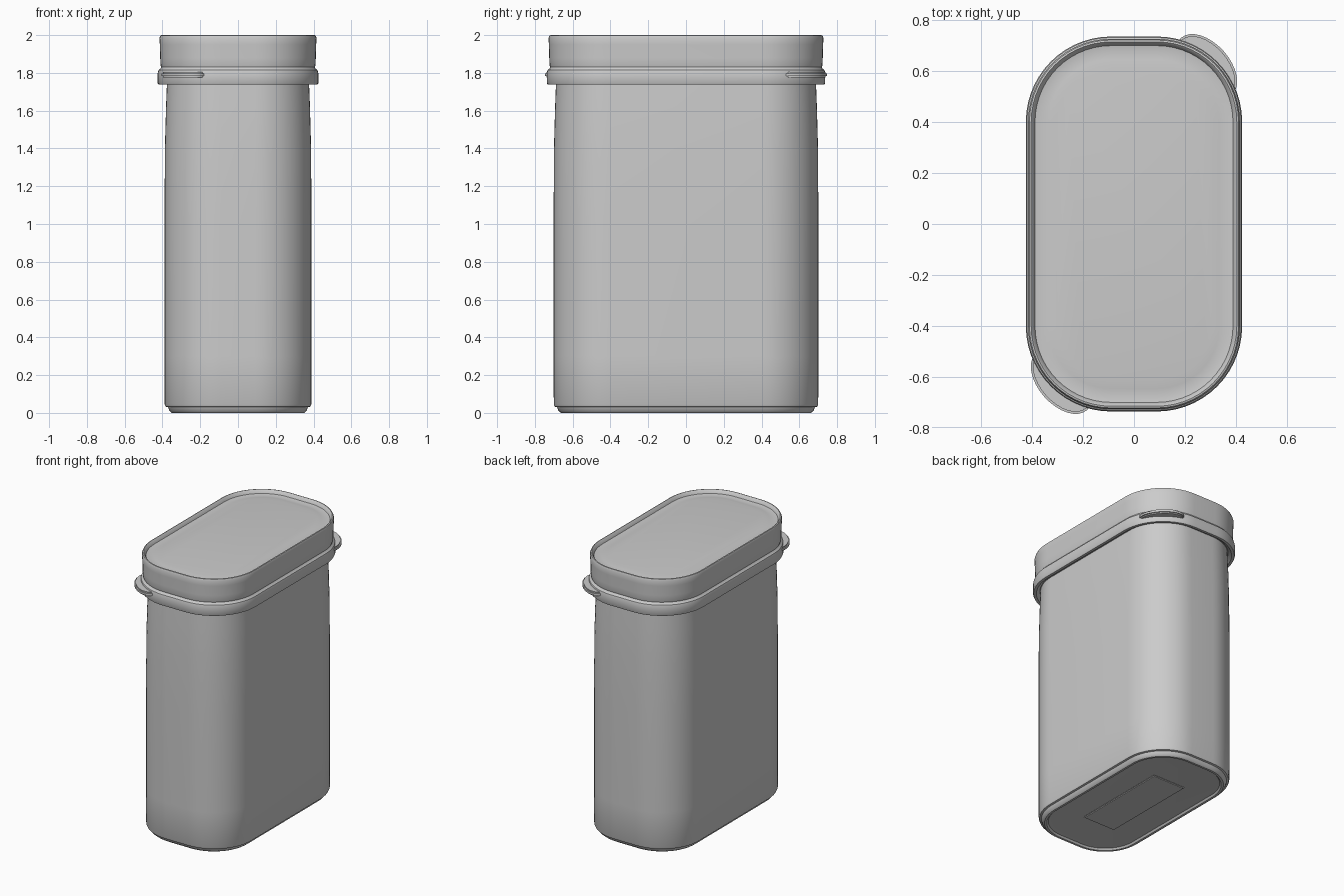
import bpy, bmesh, math
from mathutils import Matrix, Vector

old = bpy.data.objects.get("Cube")
if old:
    bpy.data.objects.remove(old)

grey = bpy.data.materials.new("plain grey")
grey.use_nodes = True
COLOUR = (0.6, 0.6, 0.6, 1)
grey.diffuse_color = COLOUR
grey.node_tree.nodes["Principled BSDF"].inputs["Base Color"].default_value = COLOUR

HALF_X, HALF_Y, RADIUS = 0.425, 0.737, 0.335
STEPS = 14


def finish(name, bm, angle=35):
    bmesh.ops.recalc_face_normals(bm, faces=bm.faces)
    mesh = bpy.data.meshes.new(name)
    bm.to_mesh(mesh)
    bm.free()
    mesh.materials.append(grey)
    obj = bpy.data.objects.new(name, mesh)
    bpy.context.collection.objects.link(obj)
    bpy.ops.object.select_all(action='DESELECT')
    bpy.context.view_layer.objects.active = obj
    obj.select_set(True)
    bpy.ops.object.shade_smooth_by_angle(angle=math.radians(angle))
    return obj


def outline(inset, z):
    """Rounded rectangle, moved inwards from the widest outline."""
    r = max(RADIUS - inset, 0.04)
    cx, cy = HALF_X - inset - r, HALF_Y - inset - r
    points = []
    for corner, (sx, sy) in enumerate([(1, 1), (-1, 1), (-1, -1), (1, -1)]):
        for i in range(STEPS + 1):
            a = math.pi / 2 * (corner + i / STEPS)
            points.append(Vector((sx * cx + r * math.cos(a), sy * cy + r * math.sin(a), z)))
    return points


def loft(name, profile):
    """Skin a list of (inset, height) outlines and cap both ends."""
    bm = bmesh.new()
    rings = [[bm.verts.new(p) for p in outline(*step)] for step in profile]
    n = len(rings[0])
    for low, high in zip(rings, rings[1:]):
        for i in range(n):
            j = (i + 1) % n
            bm.faces.new((low[i], low[j], high[j], high[i]))
    bm.faces.new(rings[0][::-1])
    bm.faces.new(rings[-1])
    return finish(name, bm)


# Tub with a stepped foot and a shallow recess underneath
loft("container_body", [
    (0.13, 0.014), (0.10, 0.012), (0.09, 0.0), (0.075, 0.0), (0.062, 0.01),
    (0.055, 0.03), (0.042, 0.033), (0.037, 0.045), (0.036, 0.3),
    (0.036, 1.0), (0.038, 1.4), (0.044, 1.62), (0.05, 1.78)])

# Lid with a flange, a groove, a tall wall and a sunken top
loft("lid", [
    (0.045, 1.755), (0.022, 1.738), (0.004, 1.738), (0.0, 1.745),
    (0.0, 1.80), (0.004, 1.815), (0.014, 1.822), (0.018, 1.83),
    (0.015, 1.84), (0.013, 1.88), (0.011, 1.95), (0.009, 1.985),
    (0.014, 1.998), (0.021, 2.0), (0.028, 1.994), (0.036, 1.975),
    (0.06, 1.971), (0.09, 1.974), (0.12, 1.978)])

# Slightly raised rectangular panel under the foot
bm = bmesh.new()
bmesh.ops.create_cube(bm, size=1, matrix=Matrix.Diagonal((0.26, 0.72, 0.014, 1))
                      @ Matrix.Translation((0, 0, 1.0)))
bmesh.ops.bevel(bm, geom=bm.edges[:], offset=0.005, segments=2, affect='EDGES')
finish("base_panel", bm)

# Finger tabs on two opposite corners of the flange
for name, side in (("back_left_tab", 1), ("front_right_tab", -1)):
    bm = bmesh.new()
    place = (Matrix.Translation((side * 0.285, side * 0.62, 1.79))
             @ Matrix.Rotation(-math.radians(48), 4, 'Z')
             @ Matrix.Diagonal((0.15, 0.09, 1, 1)))
    bmesh.ops.create_cone(bm, cap_ends=True, segments=32, radius1=1, radius2=1,
                          depth=0.03, matrix=place)
    rims = [e for e in bm.edges if abs(e.verts[0].co.z - e.verts[1].co.z) < 0.001]
    bmesh.ops.bevel(bm, geom=rims, offset=0.008, segments=2, affect='EDGES')
    finish(name, bm)
